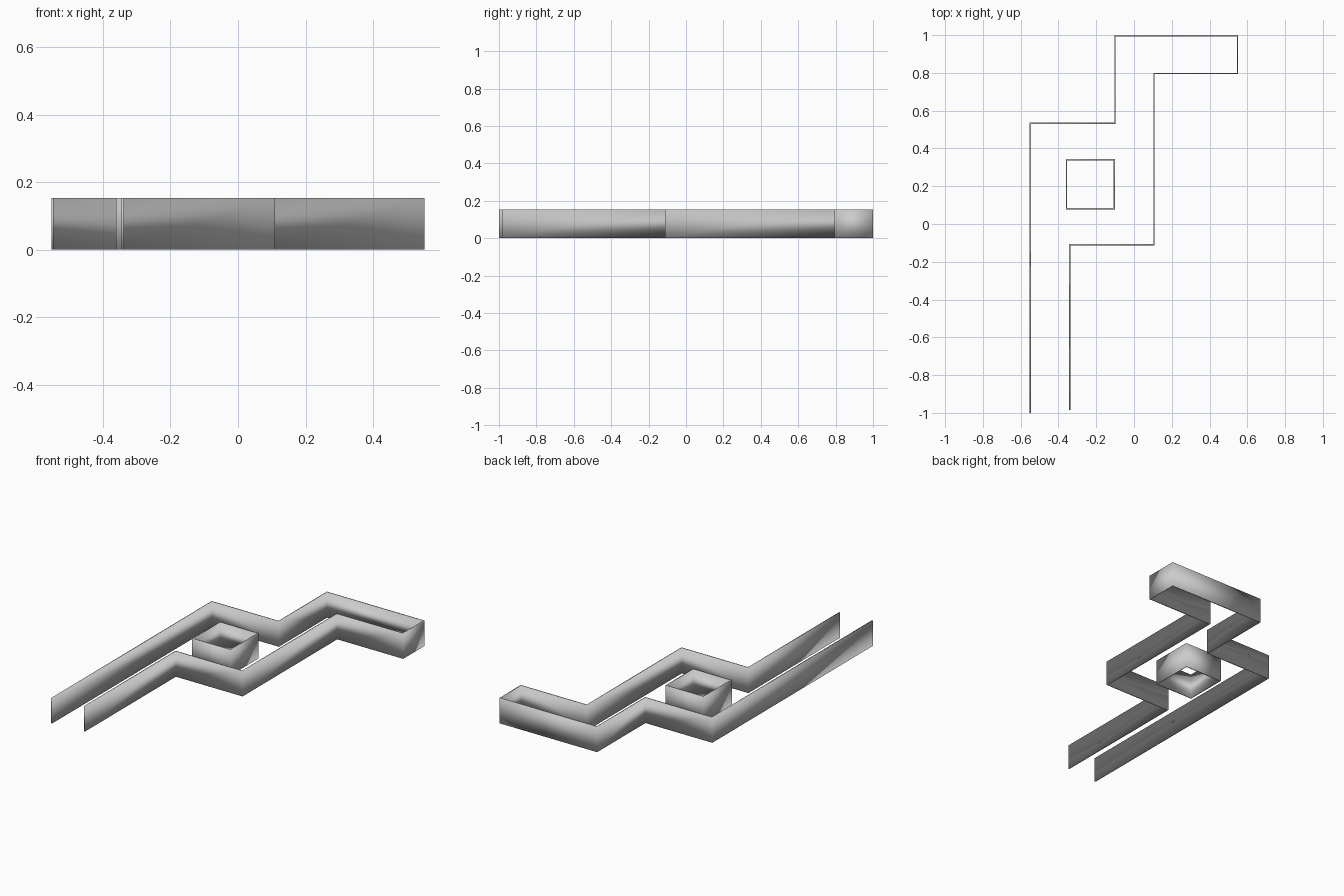
import bpy

if "Cube" in bpy.data.objects:
    bpy.data.objects.remove(bpy.data.objects["Cube"])

HEIGHT = 0.153
THICK = 0.007


def wall(name, path, closed=False):
    """Thin, fully smooth-shaded vertical wall on z = 0 along a plan path."""
    n = len(path)
    verts = [(x, y, z) for z in (0, HEIGHT) for x, y in path]
    faces = [(i, (i + 1) % n, (i + 1) % n + n, i + n)
             for i in range(n if closed else n - 1)]
    mesh = bpy.data.meshes.new(name)
    mesh.from_pydata(verts, [], faces)
    mesh.polygons.foreach_set("use_smooth", [True] * len(faces))
    obj = bpy.data.objects.new(name, mesh)
    bpy.context.collection.objects.link(obj)
    mod = obj.modifiers.new("thickness", 'SOLIDIFY')
    mod.thickness = THICK
    mod.offset = 0
    mod.use_even_offset = True
    return obj


# Perimeter wall, open at the front end of the corridor
wall("corridor_wall", [
    (-0.341, -0.984), (-0.341, -0.109), (0.106, -0.109), (0.106, 0.797),
    (0.548, 0.797), (0.548, 0.9965), (-0.101, 0.9965), (-0.101, 0.534),
    (-0.549, 0.534), (-0.549, -1.0)])

# Free-standing hollow square in the wide room
wall("centre_block_wall", [
    (-0.357, 0.080), (-0.105, 0.080), (-0.105, 0.340), (-0.357, 0.340)],
    closed=True)
